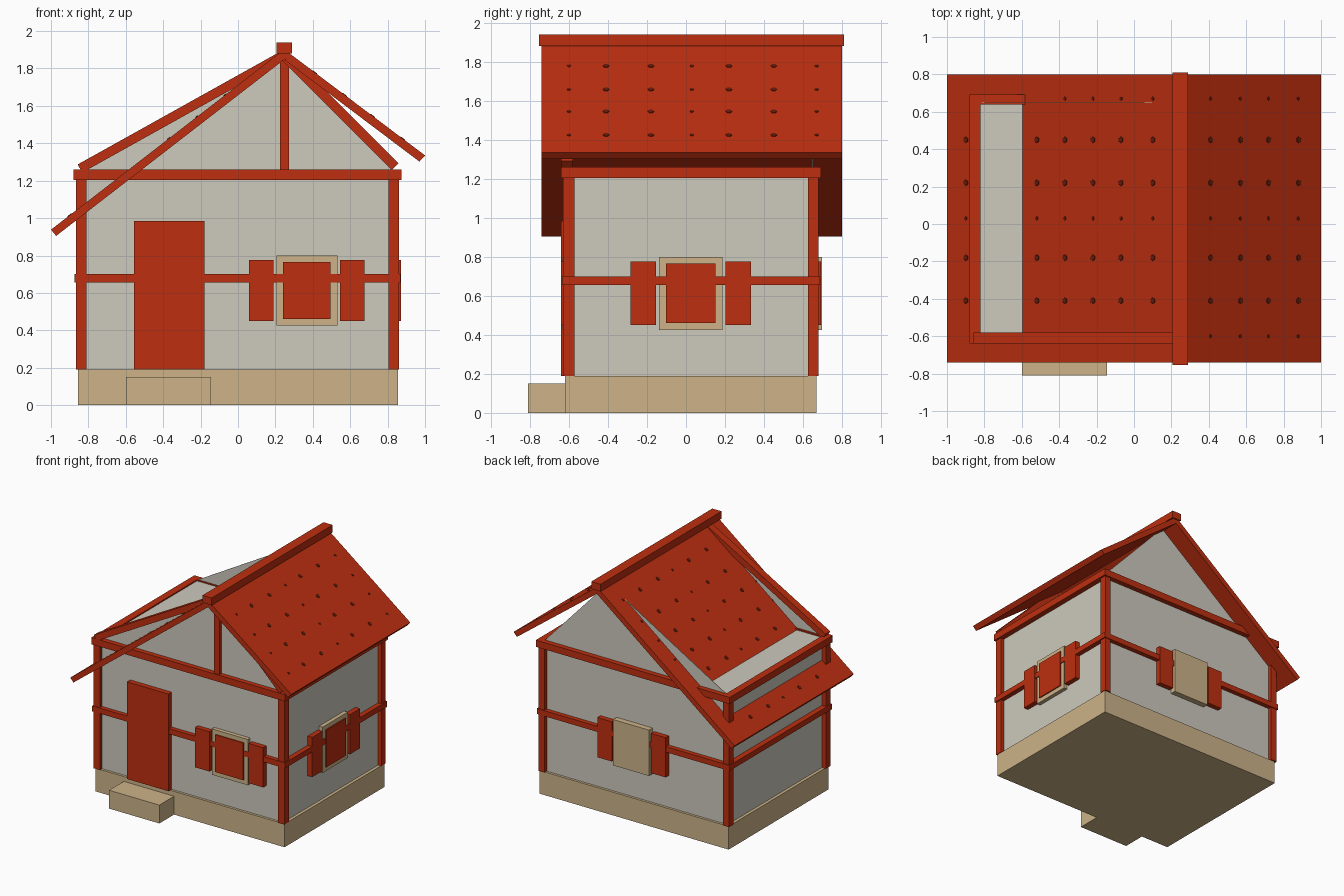
import bpy, bmesh, math
from mathutils import Vector, Matrix

if "Cube" in bpy.data.objects:
    bpy.data.objects.remove(bpy.data.objects["Cube"])


def material(name, rgb):
    m = bpy.data.materials.new(name)
    m.diffuse_color = (*rgb, 1)
    m.use_nodes = True
    m.node_tree.nodes["Principled BSDF"].inputs["Base Color"].default_value = m.diffuse_color
    return m


RED = material("red timber", (0.51, 0.028, 0.005))
DARK = material("dark red", (0.13, 0.011, 0.003))
CREAM = material("cream plaster", (0.61, 0.59, 0.51))
TAN = material("tan stone", (0.61, 0.45, 0.25))


def finish(name, bm, mat):
    bmesh.ops.recalc_face_normals(bm, faces=bm.faces)
    me = bpy.data.meshes.new(name)
    bm.to_mesh(me)
    bm.free()
    me.materials.append(mat)
    ob = bpy.data.objects.new(name, me)
    bpy.context.collection.objects.link(ob)
    return ob


def box(name, x, y, z, mat):
    bm = bmesh.new()
    bmesh.ops.create_cube(bm, size=1)
    for v in bm.verts:
        v.co = [a + (b - a) * (c + 0.5) for (a, b), c in zip((x, y, z), v.co)]
    return finish(name, bm, mat)


def prism(name, pts, y0, y1, mat):
    """Extrude an x-z outline along y."""
    bm = bmesh.new()
    f = bm.faces.new([bm.verts.new((x, y0, z)) for x, z in pts])
    g = bmesh.ops.extrude_face_region(bm, geom=[f])["geom"]
    for v in g:
        if isinstance(v, bmesh.types.BMVert):
            v.co.y = y1
    return finish(name, bm, mat)


def bar(name, a, b, t, y0, y1, mat):
    """Sloping beam between two x-z points."""
    a, b = Vector(a), Vector(b)
    d = (b - a).normalized() * t / 2
    n = Vector((-d.y, d.x))
    return prism(name, [a + n, b + n, b - n, a - n], y0, y1, mat)


# Stone base and front step
box("foundation", (-.855, .855), (-.62, .67), (0, .19), TAN)
box("front_step", (-.6, -.145), (-.81, -.62), (0, .15), TAN)

# Plaster walls and thin gables
box("walls", (-.83, .83), (-.6, .65), (.19, 1.25), CREAM)
for name, y in (("front_gable", -.6), ("back_gable", .646)):
    prism(name, [(-.83, 1.25), (.83, 1.25), (.25, 1.875)], y, y + .004, CREAM)

# Corner posts
for x in ((-.866, -.81), (.805, .86)):
    for y in ((-.63, -.572), (.625, .68)):
        box("corner_post", x, y, (.19, 1.21), RED)

# Middle rails and top plates run round all four sides
for name, z, e in (("middle_rail", (.655, .7), -.005), ("top_plate", (1.205, 1.26), 0)):
    box(name + "_front", (-.88 - e, .875 + e), (-.64 - e, -.58), z, RED)
    box(name + "_back", (-.88 - e, .875 + e), (.64, .692 + e), z, RED)
    box(name + "_left", (-.88 - e, -.82), (-.64 - e, .692 + e), z, RED)
    box(name + "_right", (.815, .875 + e), (-.64 - e, .692 + e), z, RED)

# Front gable timbers
box("king_post", (.225, .272), (-.63, -.58), (1.26, 1.86), RED)
bar("left_rafter", (-.845, 1.265), (.25, 1.875), .05, -.64, -.58, RED)
bar("right_rafter", (.84, 1.275), (.25, 1.865), .05, -.64, -.58, RED)

# Roof slabs and ridge
prism("left_roof", [(-1, .938), (.25, 1.905), (.25, 1.85), (-.972, .905)], -.74, .8, RED)
prism("right_roof", [(1, 1.335), (.25, 1.9), (.25, 1.845), (.97, 1.302)], -.74, .8, RED)
box("ridge_beam", (.207, .29), (-.755, .81), (1.88, 1.94), RED)

# Dark spots lying on both roof slopes
bm = bmesh.new()
for start, slope, xs in (((-1, .938), .7736, (-.9, -.52, -.37, -.22, -.07, .1)),
                         ((1, 1.335), -.7533, (.41, .57, .72, .88))):
    for i, x in enumerate(xs):
        for j, y in enumerate((-.6, -.41, -.18, .03, .22, .45, .67)):
            if x in (-.9, -.52) and j in (0, 6):
                continue
            z = start[1] + (x - start[0]) * slope
            m = Matrix.Translation((x, y, z)) @ Matrix.Rotation(-math.atan(slope), 4, 'Y')
            r = .012 if j in (0, 3, 6) else .019
            bmesh.ops.create_cone(bm, cap_ends=True, segments=6, radius1=r, radius2=r * .8,
                                  depth=.006, matrix=m)
finish("roof_spots", bm, DARK)

# Door
box("door", (-.555, -.18), (-.642, -.59), (.19, .985), RED)


def window(side, c, wall, out, along_x, pane=True):
    """Framed window with shutters; out is the signed outward direction."""
    def part(name, a, b, z, depth, mat):
        u = (c + a, c + b)
        d = sorted((wall - out * .01, wall + out * depth))
        box(side + name, *((u, d) if along_x else (d, u)), z, mat)
    part("_window_frame", -.163, .163, (.425, .8), .032 if pane else .047, TAN)
    if pane:
        part("_window_pane", -.127, .127, (.46, .765), .041, RED)
    for s in (-1, 1):
        part("_shutter", *sorted((s * .178, s * .309)), (.45, .775), .041, RED)


window("front", .368, -.6, -1, True)
window("right", .025, .83, 1, False)
window("back", .01, .65, 1, True, pane=False)
